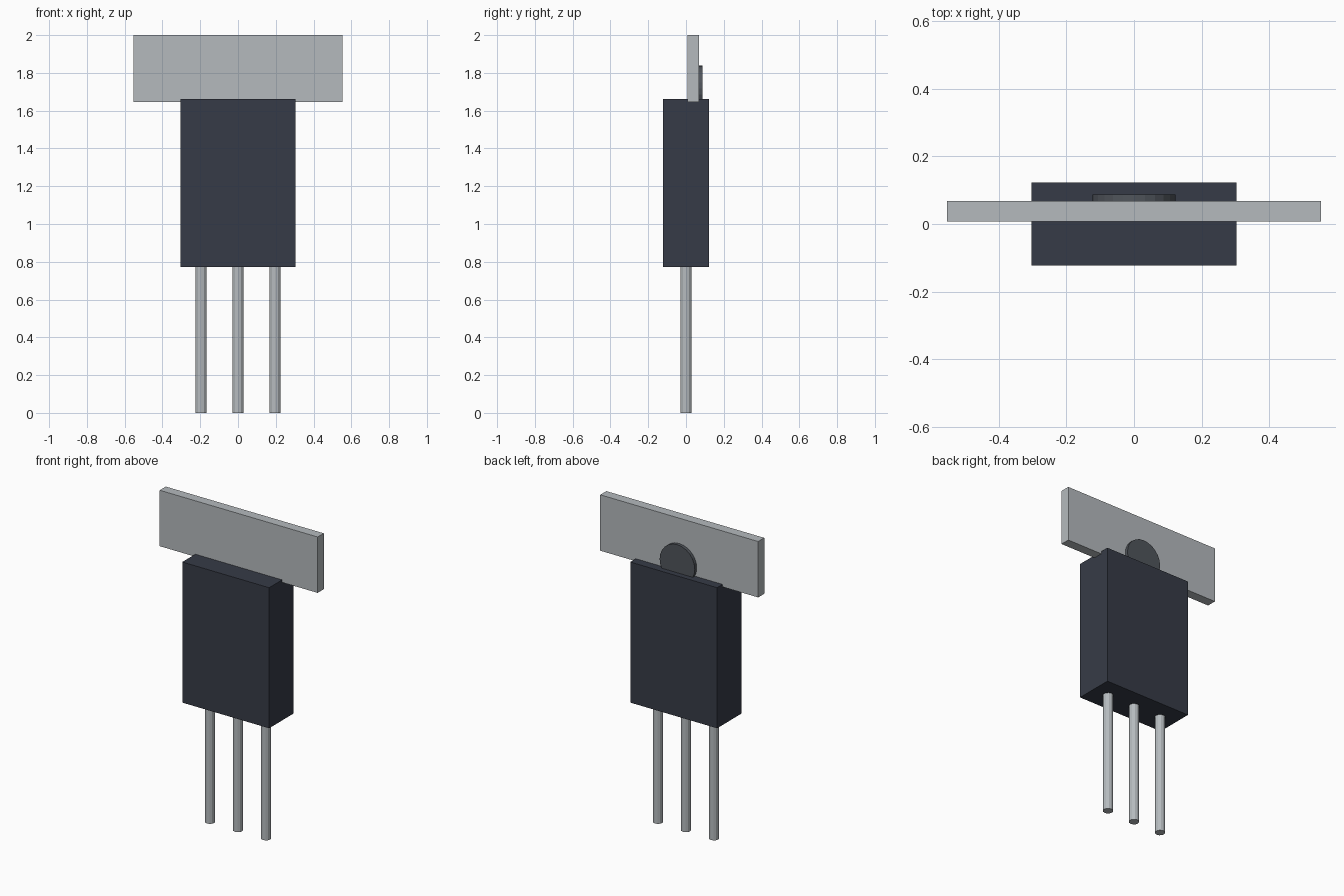
import bpy
from math import pi

cube = bpy.data.objects.get("Cube")
if cube:
    bpy.data.objects.remove(cube, do_unlink=True)


def material(name, colour):
    m = bpy.data.materials.new(name)
    m.use_nodes = True
    m.diffuse_color = (*colour, 1)
    m.node_tree.nodes["Principled BSDF"].inputs["Base Color"].default_value = (*colour, 1)
    return m


def finish(name, mat):
    obj = bpy.context.object
    obj.name = name
    obj.data.materials.append(mat)
    return obj


def box(name, low, high, mat):
    centre = [(a + b) / 2 for a, b in zip(low, high)]
    bpy.ops.mesh.primitive_cube_add(size=1, location=centre)
    obj = finish(name, mat)
    obj.scale = [b - a for a, b in zip(low, high)]
    bpy.ops.object.transform_apply(location=False, rotation=False, scale=True)


def cylinder(name, radius, depth, centre, sides, mat, tilt=0):
    bpy.ops.mesh.primitive_cylinder_add(vertices=sides, radius=radius, depth=depth,
                                        location=centre, rotation=(tilt, 0, 0))
    finish(name, mat)


plastic = material("dark plastic", (0.037, 0.044, 0.063))
metal = material("silver metal", (0.46, 0.49, 0.51))
hole_grey = material("hole grey", (0.08, 0.09, 0.105))

# Moulded case and metal mounting tab
box("case", (-0.304, -0.123, 0.772), (0.304, 0.123, 1.662), plastic)
box("mounting_tab", (-0.553, 0.007, 1.646), (0.553, 0.068, 2.0), metal)

# Disc marking the mounting hole on the back of the tab
cylinder("mounting_disc", 0.123, 0.07, (0, 0.053, 1.717), 24, hole_grey, pi / 2)

# Three round leads
for side, x in (("right", -0.196), ("middle", 0), ("left", 0.196)):
    cylinder(side + "_lead", 0.03, 0.8, (x, 0, 0.4), 12, metal)
